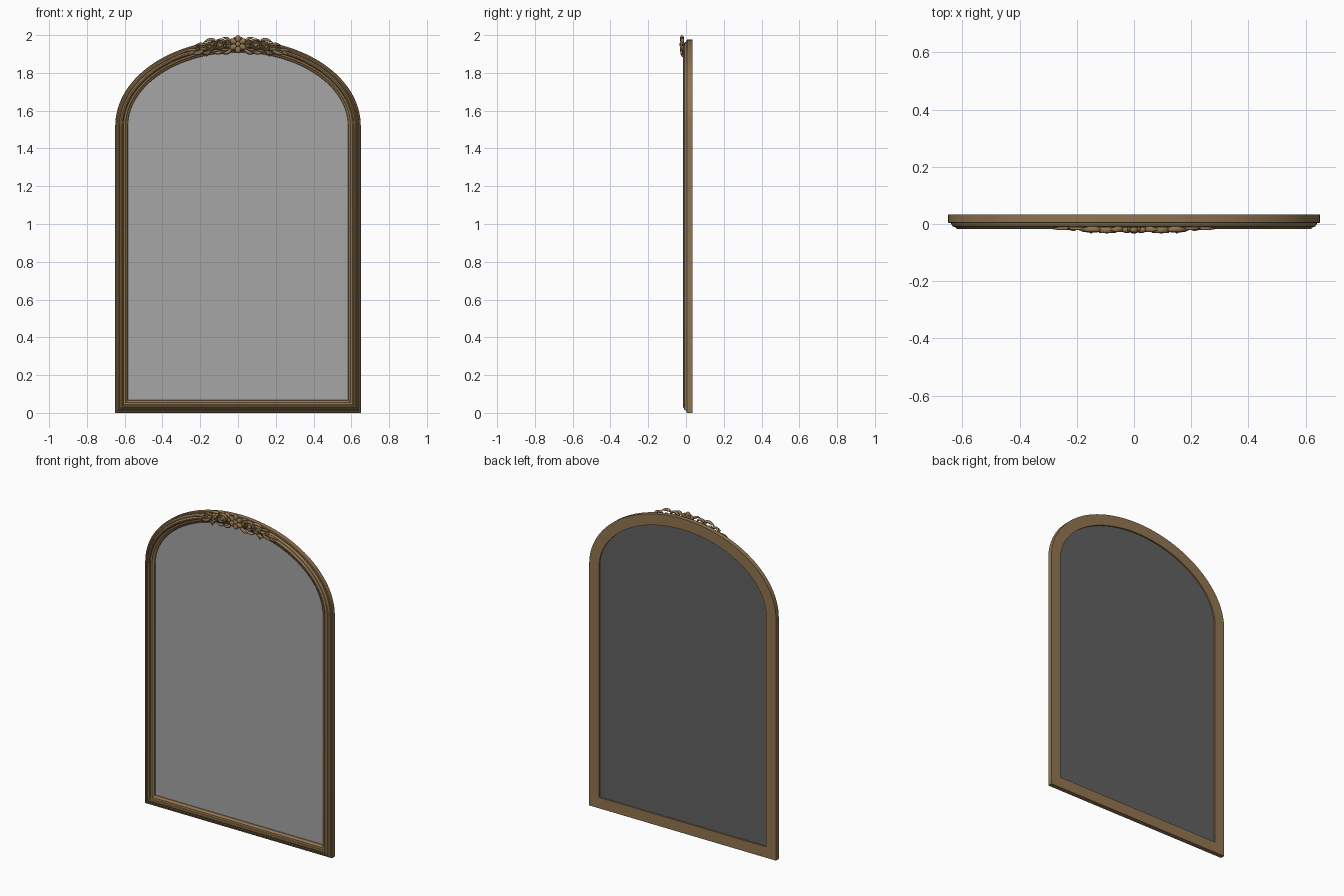
import bpy, bmesh, math
from mathutils import Vector, Matrix

if "Cube" in bpy.data.objects:
    bpy.data.objects.remove(bpy.data.objects["Cube"])


def material(name, rgb):
    m = bpy.data.materials.new(name)
    m.diffuse_color = (*rgb, 1)
    m.use_nodes = True
    m.node_tree.nodes["Principled BSDF"].inputs["Base Color"].default_value = m.diffuse_color
    return m


BRASS = material("aged_brass", (0.283, 0.178, 0.08))
SILVER = material("mirror_silver", (0.38, 0.38, 0.38))
DARK = material("backing_grey", (0.12, 0.12, 0.12))

HALF_W, SPRING, RISE = 0.65, 1.52, 0.456


def finish(name, bm, mat, angle=35):
    bmesh.ops.recalc_face_normals(bm, faces=bm.faces[:])
    me = bpy.data.meshes.new(name)
    bm.to_mesh(me)
    bm.free()
    me.materials.append(mat)
    ob = bpy.data.objects.new(name, me)
    bpy.context.collection.objects.link(ob)
    bpy.ops.object.select_all(action='DESELECT')
    ob.select_set(True)
    bpy.context.view_layer.objects.active = ob
    bpy.ops.object.shade_smooth_by_angle(angle=math.radians(angle))
    return ob


# Arched outline: (point, inward direction) pairs, mitred at the bottom corners
def outline(n=64):
    path = [((-HALF_W, 0), (1, 1)), ((HALF_W, 0), (-1, 1))]
    for i in range(n + 1):
        t = math.pi * i / n
        c, s = math.cos(t), math.sin(t)
        nrm = Vector((c / HALF_W, s / RISE)).normalized()
        path.append(((HALF_W * c, SPRING + RISE * s), (-nrm.x, -nrm.y)))
    return path


PATH = outline()


def at(p, d, y):
    (x, z), (nx, nz) = p
    return (x + nx * d, y, z + nz * d)


# Moulded frame: profile (inset, y) swept round the outline
PROFILE = [(0, .034), (0, .006), (.004, .003), (.010, .003), (.012, -.003),
           (.017, -.009), (.021, -.010), (.023, -.007), (.026, -.013),
           (.031, -.017), (.037, -.017), (.042, -.013), (.044, -.006),
           (.048, -.004), (.054, -.004), (.057, 0), (.062, .003),
           (.066, .006), (.068, .012), (.068, .034)]
bm = bmesh.new()
rings = [[bm.verts.new(at(p, d, y)) for d, y in PROFILE] for p in PATH]
for i, a in enumerate(rings):
    b = rings[(i + 1) % len(rings)]
    for j in range(len(PROFILE)):
        k = (j + 1) % len(PROFILE)
        bm.faces.new((a[j], a[k], b[k], b[j]))
finish("moulded_frame", bm, BRASS, 30)


# Flat panels that fill the opening
def panel(name, y0, y1, mat):
    bm = bmesh.new()
    front = [bm.verts.new(at(p, .064, y0)) for p in PATH]
    back = [bm.verts.new(at(p, .064, y1)) for p in PATH]
    bm.faces.new(front)
    bm.faces.new(back)
    for i in range(len(front)):
        j = (i + 1) % len(front)
        bm.faces.new((front[i], front[j], back[j], back[i]))
    finish(name, bm, mat)


panel("mirror_glass", .010, .016, SILVER)
panel("backing_panel", .016, .025, DARK)


# Carving helpers; all work in x, z with y as relief depth
def blob(bm, x, y, z, size, turn=0):
    m = (Matrix.Translation((x, y, z)) @ Matrix.Rotation(-turn, 4, 'Y')
         @ Matrix.Diagonal((*size, 1)))
    bmesh.ops.create_uvsphere(bm, u_segments=16, v_segments=10, radius=1, matrix=m)


def tube(bm, pts, radii, y, depth, sides=10):
    rings = []
    for i, p in enumerate(pts):
        t = (pts[min(i + 1, len(pts) - 1)] - pts[max(i - 1, 0)]).normalized()
        side = Vector((-t.y, t.x))
        ring = []
        for k in range(sides):
            a = 2 * math.pi * k / sides
            q = p + side * radii[i] * math.cos(a)
            dep = depth * min(1, radii[i] / max(radii) + .2)
            ring.append(bm.verts.new((q.x, y + dep * math.sin(a), q.y)))
        rings.append(ring)
    for a, b in zip(rings, rings[1:]):
        for k in range(sides):
            j = (k + 1) % sides
            bm.faces.new((a[k], a[j], b[j], b[k]))
    bm.faces.new(rings[0])
    bm.faces.new(rings[-1])


def scroll(bm, s, cx, cz, r0, r1, a0, sweep, w, y, depth):
    n, pts, rad = 36, [], []
    for i in range(n + 1):
        f = i / n
        a, r = math.radians(a0 + sweep * f), r0 + (r1 - r0) * f
        pts.append(Vector((s * (cx + r * math.cos(a)), cz + r * math.sin(a))))
        rad.append(w * (1 - .45 * f) * min(1, .3 + 5 * f))
    tube(bm, pts, rad, y, depth)
    blob(bm, s * cx, y - .002, cz, (r1 + w * .4, depth, r1 + w * .4))


# Leaf: a curved teardrop from root to tip
def leaf(bm, s, root, tip, w, bend, y, depth):
    a, b = Vector(root), Vector(tip)
    d = b - a
    mid = (a + b) / 2 + Vector((-d.y, d.x)) * bend
    pts, rad = [], []
    for i in range(13):
        f = i / 12
        p = a * (1 - f) ** 2 + mid * 2 * f * (1 - f) + b * f * f
        pts.append(Vector((s * p.x, p.y)))
        rad.append(max(.001, w * math.sin(math.pi * (.12 + .88 * f) ** .8)))
    tube(bm, pts, rad, y, depth)


# Scrolling foliage, same on both sides of the crest
for s, side in ((1, "right"), (-1, "left")):
    bm = bmesh.new()
    scroll(bm, s, .095, 1.947, .034, .009, 200, -500, .0075, -.021, .011)
    scroll(bm, s, .150, 1.938, .022, .006, 150, 430, .0065, -.020, .011)
    scroll(bm, s, .212, 1.926, .014, .004, 160, -400, .005, -.016, .007)
    for root, tip, w, bend in (
            ((.035, 1.925), (.088, 1.903), .010, -.25),
            ((.040, 1.968), (.085, 1.985), .008, .3),
            ((.085, 1.912), (.135, 1.915), .009, -.3),
            ((.120, 1.972), (.185, 1.957), .009, .3),
            ((.145, 1.918), (.166, 1.884), .009, .3),
            ((.160, 1.915), (.192, 1.902), .007, -.3)):
        leaf(bm, s, root, tip, w, bend, -.019, .010)
    for root, tip, w, bend in (
            ((.170, 1.945), (.232, 1.942), .008, .3),
            ((.185, 1.918), (.250, 1.902), .009, -.2),
            ((.215, 1.920), (.287, 1.906), .008, .25),
            ((.235, 1.915), (.275, 1.893), .006, -.2)):
        leaf(bm, s, root, tip, w, bend, -.016, .006)
    finish("crest_foliage_" + side, bm, BRASS, 50)

# Central rosette: petals round a domed button on a thin disc
bm = bmesh.new()
cz = 1.952
for i in range(6):
    a = math.pi / 2 + i * math.pi / 3
    c, d = math.cos(a), math.sin(a)
    blob(bm, .029 * c, -.021, cz + .029 * d, (.019, .011, .0145), a)
    b = a + math.pi / 6
    blob(bm, .034 * math.cos(b), -.018, cz + .034 * math.sin(b), (.009, .008, .005), b)
blob(bm, 0, -.023, cz, (.014, .011, .014))
bmesh.ops.create_cone(bm, cap_ends=True, segments=24, radius1=.034, radius2=.034, depth=.008,
                      matrix=Matrix.Translation((0, -.015, cz)) @ Matrix.Rotation(math.pi / 2, 4, 'X'))
finish("crest_rosette", bm, BRASS, 50)
